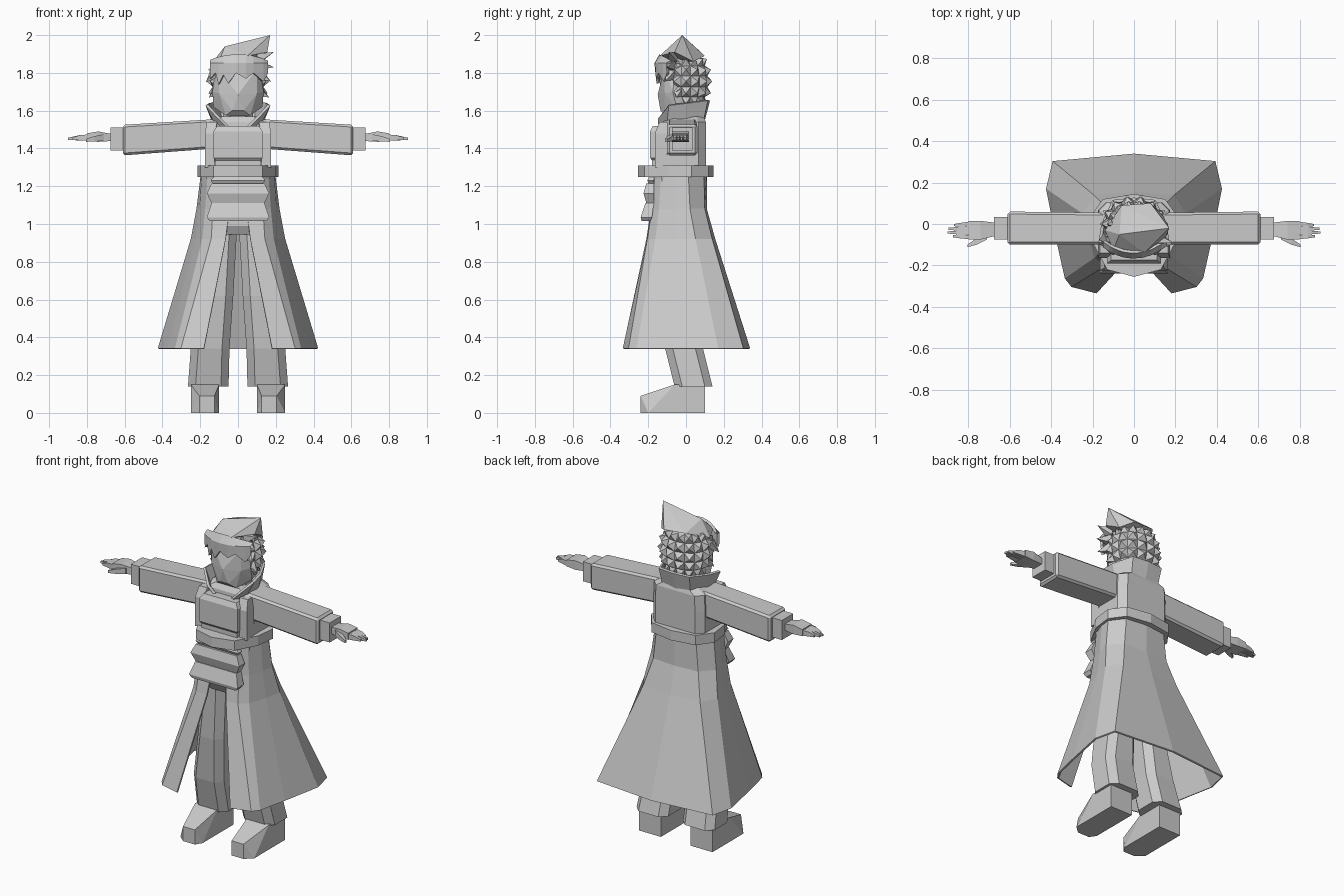
import bpy
import bmesh
from mathutils import Vector

old = bpy.data.objects.get("Cube")
if old:
    bpy.data.objects.remove(old, do_unlink=True)

GREY = (0.6, 0.6, 0.6, 1.0)
grey = bpy.data.materials.new("plain grey")
grey.use_nodes = True
grey.diffuse_color = GREY
grey.node_tree.nodes["Principled BSDF"].inputs["Base Color"].default_value = GREY


def finish(name, bm, mirror=False, thick=0.0, bevel=0.0):
    """Turn a bmesh into a flat shaded object with optional modifiers."""
    bmesh.ops.recalc_face_normals(bm, faces=bm.faces)
    mesh = bpy.data.meshes.new(name)
    bm.to_mesh(mesh)
    bm.free()
    mesh.materials.append(grey)
    obj = bpy.data.objects.new(name, mesh)
    bpy.context.collection.objects.link(obj)
    if mirror:
        obj.modifiers.new("mirror", "MIRROR").use_clip = True
    if thick:
        solid = obj.modifiers.new("thickness", "SOLIDIFY")
        solid.thickness = thick
        solid.offset = 0
    if bevel:
        edge = obj.modifiers.new("bevel", "BEVEL")
        edge.width = bevel
        edge.segments = 1
    return obj


def hull(name, points, both=False, **options):
    """Convex solid around points; both=True adds the points mirrored in x."""
    points = list(points)
    if both:
        points += [(-x, y, z) for x, y, z in points if x]
    bm = bmesh.new()
    verts = [bm.verts.new(p) for p in points]
    result = bmesh.ops.convex_hull(bm, input=verts)
    spare = {v for v in result["geom_interior"] if isinstance(v, bmesh.types.BMVert)}
    bmesh.ops.delete(bm, geom=list(spare), context="VERTS")
    bmesh.ops.dissolve_limit(bm, angle_limit=0.01, verts=bm.verts, edges=bm.edges)
    return finish(name, bm, **options)


def loft(name, rows, closed=False, **options):
    """Skin rows of points; closed rows make a capped tube."""
    bm = bmesh.new()
    grid = [[bm.verts.new(p) for p in row] for row in rows]
    count = len(grid[0])
    for low, high in zip(grid, grid[1:]):
        for i in range(count if closed else count - 1):
            j = (i + 1) % count
            bm.faces.new((low[i], low[j], high[j], high[i]))
    if closed:
        bm.faces.new(grid[0])
        bm.faces.new(grid[-1])
    return finish(name, bm, **options)


def octagon(x0, x1, y0, y1, z, c=0.04):
    """Level rectangle with cut corners."""
    return [(x0 + c, y0, z), (x1 - c, y0, z), (x1, y0 + c, z), (x1, y1 - c, z),
            (x1 - c, y1, z), (x0 + c, y1, z), (x0, y1 - c, z), (x0, y0 + c, z)]


def frame(x, y0, y1, z0, z1):
    """Upright rectangle across the arm."""
    return [(x, y, z) for y in (y0, y1) for z in (z0, z1)]


def block(xs, ys, zs):
    return [(x, y, z) for x in xs for y in ys for z in zs]


def spike(name, base, tip, radius):
    """Four sided lock of hair."""
    base, tip = Vector(base), Vector(tip)
    side = (tip - base).orthogonal().normalized() * radius
    up = side.cross((tip - base).normalized())
    hull(name, [tip, base + side, base - side, base + up, base - up])


# Boots with tapered toes
hull("boot", block((0.1, 0.25), (-0.06, 0.1), (0, 0.15))
     + block((0.125, 0.205), (-0.24,), (0, 0.09))
     + block((0.1, 0.25), (-0.2,), (0,)), mirror=True)

# Trousers
loft("trouser_leg", [octagon(0.05, 0.265, -0.06, 0.14, 0.14),
                     octagon(0.045, 0.25, -0.11, 0.09, 0.34),
                     octagon(0.025, 0.2, -0.14, 0.07, 0.62),
                     octagon(0.004, 0.15, -0.15, 0.06, 1)], closed=True, mirror=True)
hull("hips", octagon(-0.15, 0.15, -0.15, 0.07, 0.95) + octagon(-0.17, 0.17, -0.17, 0.09, 1.27))
hull("front_panel", block((-0.055, 0.055), (-0.19, -0.14), (0.99,))
     + block((-0.07, 0.07), (-0.165, -0.14), (0.945,))
     + block((-0.13, 0.13), (-0.18, -0.14), (1.1, 1.27)))

# Long coat skirt, open at the front
skirt_outline = {
    0.34: [(0.18, -0.33), (0.3, -0.3), (0.33, -0.26), (0.37, -0.08),
           (0.42, 0.17), (0.39, 0.3), (0, 0.335)],
    0.92: [(0.065, -0.205), (0.14, -0.2), (0.185, -0.16), (0.22, -0.05),
           (0.245, 0.05), (0.19, 0.135), (0, 0.15)],
    1.08: [(0.045, -0.18), (0.13, -0.175), (0.17, -0.14), (0.2, -0.05),
           (0.215, 0.02), (0.15, 0.095), (0, 0.105)],
    1.28: [(0.04, -0.17), (0.12, -0.165), (0.155, -0.13), (0.185, -0.05),
           (0.19, 0.01), (0.13, 0.09), (0, 0.105)],
}
loft("coat_skirt", [[(x, y, z) for x, y in row] for z, row in skirt_outline.items()],
     mirror=True, thick=0.01)

# Belt
belt_outline = [(0, 0.145), (0.15, 0.12), (0.215, 0.03), (0.2, -0.09), (0.13, -0.22), (0, -0.255)]
hull("belt", [(x, y, z) for x, y in belt_outline for z in (1.25, 1.31)], both=True)

# Upper coat, lapels and chest guard
loft("coat_body", [octagon(-0.175, 0.175, -0.15, 0.105, 1.28),
                   octagon(-0.175, 0.175, -0.13, 0.105, 1.44),
                   octagon(-0.17, 0.17, -0.12, 0.105, 1.54),
                   octagon(-0.12, 0.12, -0.1, 0.095, 1.57)], closed=True)
hull("lapel", block((0.125, 0.175), (-0.165, -0.1), (1.3, 1.48))
     + block((0.11, 0.165), (-0.14, -0.1), (1.54,)), mirror=True)
hull("chest_guard", block((0.13,), (-0.19, -0.12), (1.35, 1.49))
     + block((0.11,), (-0.175, -0.12), (1.33, 1.52)), both=True)
hull("belly", block((0.12,), (-0.18, -0.12), (1.2, 1.36)), both=True)

# Padded rolls under the belt
for name, low, high, width, front in (("upper_roll", 1.2, 1.26, 0.145, -0.205),
                                      ("middle_roll", 1.11, 1.215, 0.165, -0.225)):
    middle = (low + high) / 2
    hull(name, block((width,), (front, -0.17), (middle,))
         + block((width - 0.025,), (front + 0.015, -0.17), (low, high)), both=True)
hull("lower_roll", block((0.14,), (-0.215, -0.17), (1.11,))
     + block((0.165,), (-0.24, -0.18), (1.035,))
     + block((0.15,), (-0.235, -0.19), (1.015,)), both=True)

# Neck and flared collar
hull("neck", octagon(-0.08, 0.08, -0.08, 0.06, 1.5) + octagon(-0.08, 0.08, -0.08, 0.06, 1.65))
loft("collar", [[(0, 0.09, 1.54), (0.09, 0.085, 1.54), (0.125, 0, 1.53),
                 (0.11, -0.1, 1.52), (0.04, -0.14, 1.5)],
                [(0, 0.12, 1.655), (0.1, 0.11, 1.655), (0.15, 0, 1.64),
                 (0.165, -0.09, 1.63), (0.1, -0.145, 1.56)]], mirror=True, thick=0.015)

# Sleeves, cuffs and hands
hull("sleeve", frame(0.12, -0.1, 0.055, 1.4, 1.555) + frame(0.61, -0.1, 0.06, 1.363, 1.525),
     mirror=True, bevel=0.012)
hull("cuff", frame(0.58, -0.075, 0.035, 1.39, 1.51) + frame(0.675, -0.075, 0.035, 1.39, 1.51),
     mirror=True)
hull("palm", frame(0.66, -0.055, 0.005, 1.44, 1.475) + frame(0.74, -0.075, 0.015, 1.435, 1.49)
     + frame(0.8, -0.075, 0.015, 1.44, 1.48), mirror=True)
for i, reach in enumerate((0.87, 0.895, 0.9, 0.875)):
    root, end = 0.004 - 0.023 * i, -0.005 - 0.018 * i
    hull("finger", frame(0.78, root - 0.01, root + 0.01, 1.44, 1.475)
         + frame(0.84, end - 0.01, end + 0.01, 1.445, 1.47)
         + frame(reach, end - 0.005, end + 0.005, 1.445, 1.457), mirror=True)
hull("thumb", frame(0.71, -0.075, -0.04, 1.44, 1.475) + frame(0.76, -0.1, -0.07, 1.437, 1.465)
     + frame(0.805, -0.112, -0.1, 1.435, 1.45), mirror=True)

# Masked face
hull("face", [(0.065, -0.11, 1.575), (0.13, -0.05, 1.62), (0.135, -0.07, 1.7), (0, -0.15, 1.685),
              (0.03, -0.135, 1.6), (0.1, -0.115, 1.69), (0.1, -0.115, 1.82), (0.12, -0.05, 1.85),
              (0.09, 0.04, 1.6), (0.09, 0.04, 1.85)], both=True)

# Hair: rounded cap whose back and side faces rise into pyramids
bm = bmesh.new()
bmesh.ops.create_uvsphere(bm, u_segments=14, v_segments=9, radius=1)
bmesh.ops.scale(bm, vec=(0.14, 0.115, 0.165), verts=bm.verts)
bmesh.ops.translate(bm, vec=(0, 0, 1.755), verts=bm.verts)
bm.normal_update()
tufted = [f for f in bm.faces
          if f.calc_center_median().y > -0.07 and 1.62 < f.calc_center_median().z < 1.89]
bmesh.ops.poke(bm, faces=tufted, offset=0.032)
finish("hair_cap", bm)

# Swept crown with its high peak
hull("hair_crown", [(0.17, -0.02, 2), (-0.07, -0.05, 1.94), (0.155, -0.06, 1.91),
                    (-0.14, -0.03, 1.85), (-0.06, 0.09, 1.9), (0.08, 0.1, 1.89),
                    (0.14, 0.04, 1.86), (0.05, -0.14, 1.89), (-0.1, -0.125, 1.86)])

# Jagged fringe curving round the brow
fringe = [(-0.145, 1.77), (-0.115, 1.8), (-0.1, 1.74), (-0.075, 1.79), (-0.05, 1.745),
          (-0.01, 1.8), (0.04, 1.77), (0.08, 1.8), (0.13, 1.755), (0.155, 1.8)]
loft("fringe", [[(x, 2.5 * x * x - 0.135, 1.895 - 1.5 * x * x) for x, z in fringe],
                [(x, 2.5 * x * x - 0.16, 1.85) for x, z in fringe],
                [(x, 2.5 * x * x - 0.155, z) for x, z in fringe]], thick=0.015)

# Loose locks at the sides
for base, tip in (((0.11, -0.07, 1.88), (0.19, -0.09, 1.91)),
                  ((0.11, -0.08, 1.84), (0.19, -0.1, 1.83)),
                  ((0.11, -0.08, 1.79), (0.175, -0.11, 1.755)),
                  ((-0.12, -0.06, 1.8), (-0.17, -0.08, 1.75)),
                  ((0.11, -0.04, 1.7), (0.165, -0.05, 1.67)),
                  ((-0.11, -0.04, 1.7), (-0.155, -0.05, 1.67))):
    spike("hair_lock", base, tip, 0.035)
